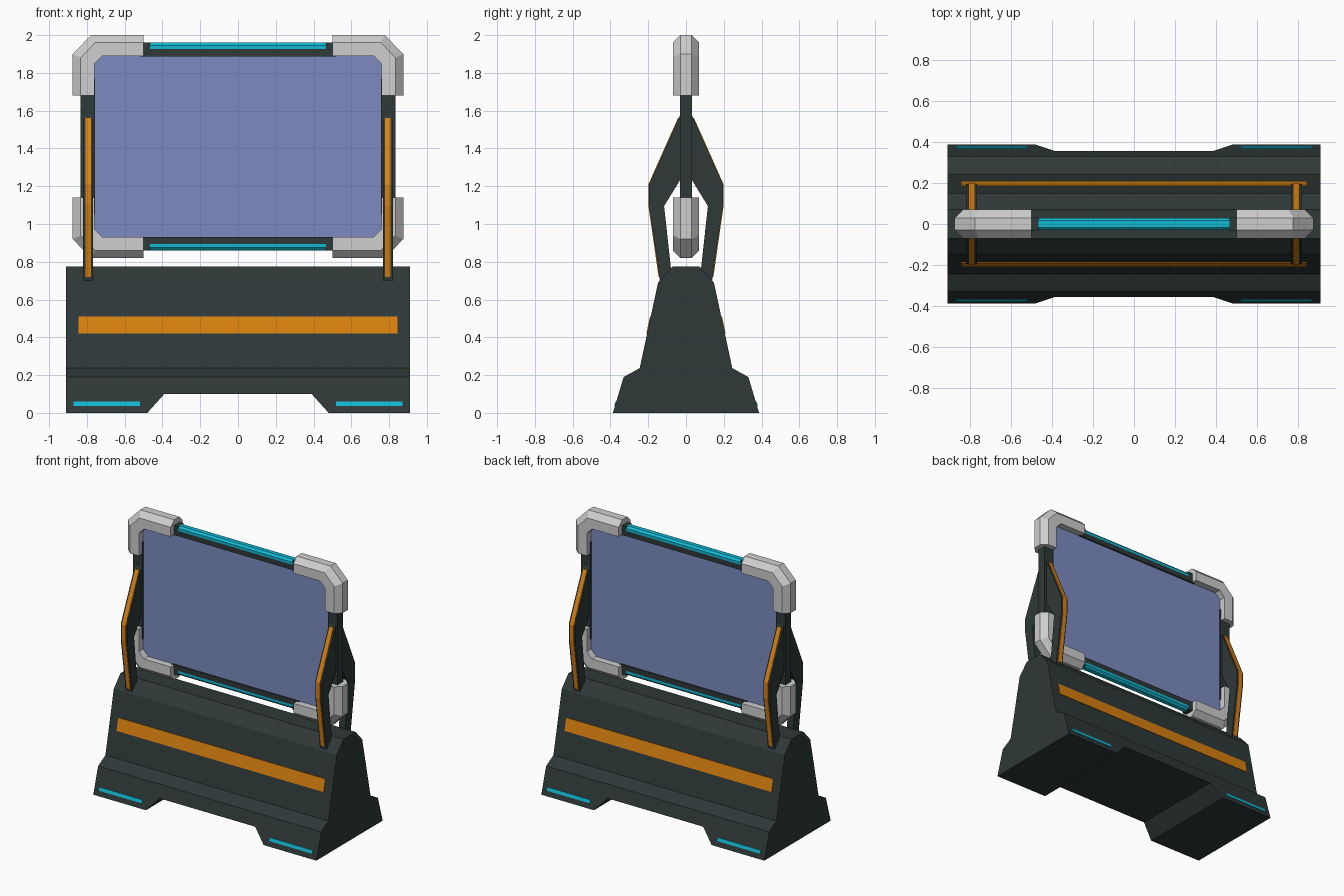
import bpy
import bmesh

cube = bpy.data.objects.get("Cube")
if cube:
    bpy.data.objects.remove(cube, do_unlink=True)


def material(name, r, g, b):
    mat = bpy.data.materials.new(name)
    mat.use_nodes = True
    mat.diffuse_color = (r, g, b, 1)
    mat.node_tree.nodes["Principled BSDF"].inputs["Base Color"].default_value = (r, g, b, 1)
    return mat


DARK = material("dark slate", 0.028, 0.040, 0.040)
ORANGE = material("orange", 0.70, 0.22, 0.005)
CYAN = material("cyan", 0.006, 0.48, 0.65)
GREY = material("light grey", 0.62, 0.62, 0.62)
BLUE = material("screen blue", 0.20, 0.26, 0.53)


def loft(name, rings, mat, mirror=""):
    """Skin a closed solid through equal-sized rings; mirror about the named axes."""
    bm = bmesh.new()
    loops = [[bm.verts.new(p) for p in ring] for ring in rings]
    n = len(loops[0])
    for a, b in zip(loops, loops[1:]):
        for i in range(n):
            j = (i + 1) % n
            bm.faces.new((a[i], a[j], b[j], b[i]))
    bm.faces.new(loops[0])
    bm.faces.new(loops[-1])
    bmesh.ops.recalc_face_normals(bm, faces=bm.faces)
    mesh = bpy.data.meshes.new(name)
    bm.to_mesh(mesh)
    bm.free()
    mesh.materials.append(mat)
    obj = bpy.data.objects.new(name, mesh)
    bpy.context.collection.objects.link(obj)
    if mirror:
        mod = obj.modifiers.new("mirror", "MIRROR")
        mod.use_axis = ["x" in mirror, "y" in mirror, False]
        mod.use_mirror_merge = False
    return obj


def prism(name, profile, x0, x1, mat, mirror=""):
    """Extrude a (y, z) profile along x."""
    return loft(name, [[(x, y, z) for y, z in profile] for x in (x0, x1)], mat, mirror)


def bar(name, x0, x1, y, z0, z1, mat, mirror=""):
    return prism(name, [(-y, z0), (y, z0), (y, z1), (-y, z1)], x0, x1, mat, mirror)


def strip(name, line, x0, x1, mat, mirror):
    """Thin plate lying on a sloped (y, z) surface line."""
    outer = [(y + 0.004, z) for y, z in line]
    inner = [(y - 0.004, z) for y, z in reversed(line)]
    return prism(name, outer + inner, x0, x1, mat, mirror)


def on_line(a, b, z):
    t = (z - a[1]) / (b[1] - a[1])
    return (a[0] + (b[0] - a[0]) * t, z)


# Barrier base with a raised middle underneath
FOOT, LEDGE, WAIST, SHOULDER, CREST = (0.387, 0), (0.33, 0.19), (0.245, 0.237), (0.148, 0.69), (0.07, 0.775)


def base_ring(x, lift):
    half = [on_line(FOOT, LEDGE, lift), LEDGE, WAIST, SHOULDER, CREST]
    return [(x, y, z) for y, z in half] + [(x, -y, z) for y, z in reversed(half)]


stations = [(-0.91, 0), (-0.48, 0), (-0.39, 0.1), (0.39, 0.1), (0.48, 0), (0.91, 0)]
loft("barrier_base", [base_ring(x, h) for x, h in stations], DARK)

# Painted stripe and foot lights on both long sides
strip("base_stripe", [on_line(WAIST, SHOULDER, z) for z in (0.42, 0.51)], -0.845, 0.845, ORANGE, "y")
strip("foot_light", [on_line(FOOT, LEDGE, z) for z in (0.037, 0.06)], 0.52, 0.87, CYAN, "xy")

# Bent support arms with orange inlays
knee_low, knee_high, tip, root = (0.195, 1.095), (0.195, 1.21), (0.03, 1.58), (0.138, 0.70)
arm = [root, knee_low, knee_high, tip, (0.03, 1.235), (0.116, 1.095), (0.078, 0.75)]
prism("support_arm", arm, 0.767, 0.82, DARK, "xy")
inlay = [on_line(root, knee_low, 0.72), knee_low, knee_high, on_line(knee_high, tip, 1.56)]
strip("arm_inlay", inlay, 0.777, 0.808, ORANGE, "xy")

# Screen panel with clipped corners
MID = 1.41
panel = []
for sx, sz in ((1, 1), (-1, 1), (-1, -1), (1, -1)):
    clip = [(0.76, 0.437), (0.717, 0.48)]
    panel += [(sx * x, MID + sz * z) for x, z in (clip if sx == sz else clip[::-1])]
loft("screen_panel", [[(x, y, z) for x, z in panel] for y in (-0.02, 0.02)], BLUE)

# Side posts of the frame
bar("frame_post", 0.757, 0.835, 0.032, 1.05, 1.77, DARK, "x")

# Corner guard: outer and inner path points, heights measured from the screen middle
PATH = [((0.875, 0.27), (0.76, 0.27)), ((0.875, 0.49), (0.76, 0.437)),
        ((0.777, 0.59), (0.717, 0.48)), ((0.5, 0.59), (0.5, 0.48))]
SECTION = [(0.03, 0), (0.07, 0.36), (0.07, 1), (-0.07, 1), (-0.07, 0.36), (-0.03, 0)]

for side, sign in (("upper", 1), ("lower", -1)):
    rings = [[(o[0] + (i[0] - o[0]) * t, y, MID + sign * (o[1] + (i[1] - o[1]) * t))
              for y, t in SECTION] for o, i in PATH]
    loft(side + "_corner_guard", rings, GREY, "x")

    # Rail, end blocks and light bar between the guards
    bar(side + "_rail", -0.52, 0.52, 0.03, MID + sign * 0.478, MID + sign * 0.516, DARK)
    bar(side + "_rail_end", 0.467, 0.52, 0.032, MID + sign * 0.478, MID + sign * 0.55, DARK, "x")
    light = [(0.03, 0.516), (0.03, 0.535), (0.016, 0.55)]
    light += [(-y, z) for y, z in reversed(light)]
    prism(side + "_light_bar", [(y, MID + sign * z) for y, z in light], -0.467, 0.467, CYAN)
